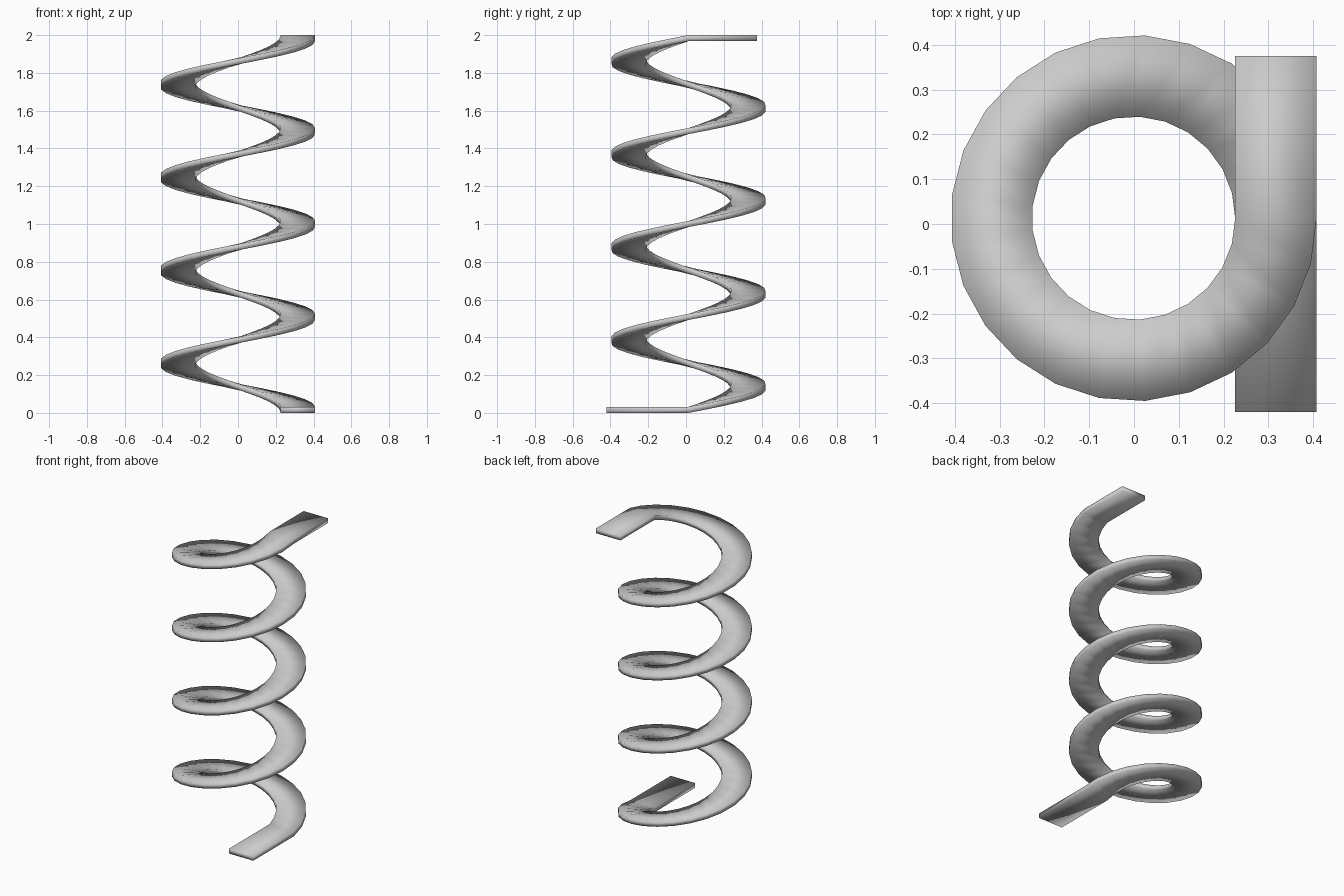
import bpy, bmesh
from math import sin, cos, pi

if "Cube" in bpy.data.objects:
    bpy.data.objects.remove(bpy.data.objects["Cube"])

TURNS, SEGS = 4, 25
R_IN, R_OUT, THICK = 0.227, 0.409, 0.032
CX, CY = -0.001, 0.013
Z0, Z1 = THICK / 2, 2 - THICK / 2


def section(bm, a, y_shift, z):
    """Rectangular strip section standing on the radial line at angle a."""
    corners = [(R_IN, -1), (R_OUT, -1), (R_OUT, 1), (R_IN, 1)]
    return [bm.verts.new((CX + r * cos(a), CY + r * sin(a) + y_shift, z + s * THICK / 2))
            for r, s in corners]


bm = bmesh.new()
n = TURNS * SEGS

# lower straight tail, helix, upper straight tail
rings = [section(bm, 0, -0.42 - CY, Z0)]
for i in range(n + 1):
    rings.append(section(bm, 2 * pi * i / SEGS, 0, Z0 + (Z1 - Z0) * i / n))
rings.append(section(bm, 0, 0.375 - CY, Z1))

# skin between sections and end caps
for a, b in zip(rings, rings[1:]):
    for k in range(4):
        j = (k + 1) % 4
        bm.faces.new((a[k], a[j], b[j], b[k]))
bm.faces.new(rings[0])
bm.faces.new(rings[-1])
bmesh.ops.recalc_face_normals(bm, faces=bm.faces)
for f in bm.faces:
    f.smooth = True

mesh = bpy.data.meshes.new("spiral_strip")
bm.to_mesh(mesh)
bm.free()
bpy.context.collection.objects.link(bpy.data.objects.new("spiral_strip", mesh))
